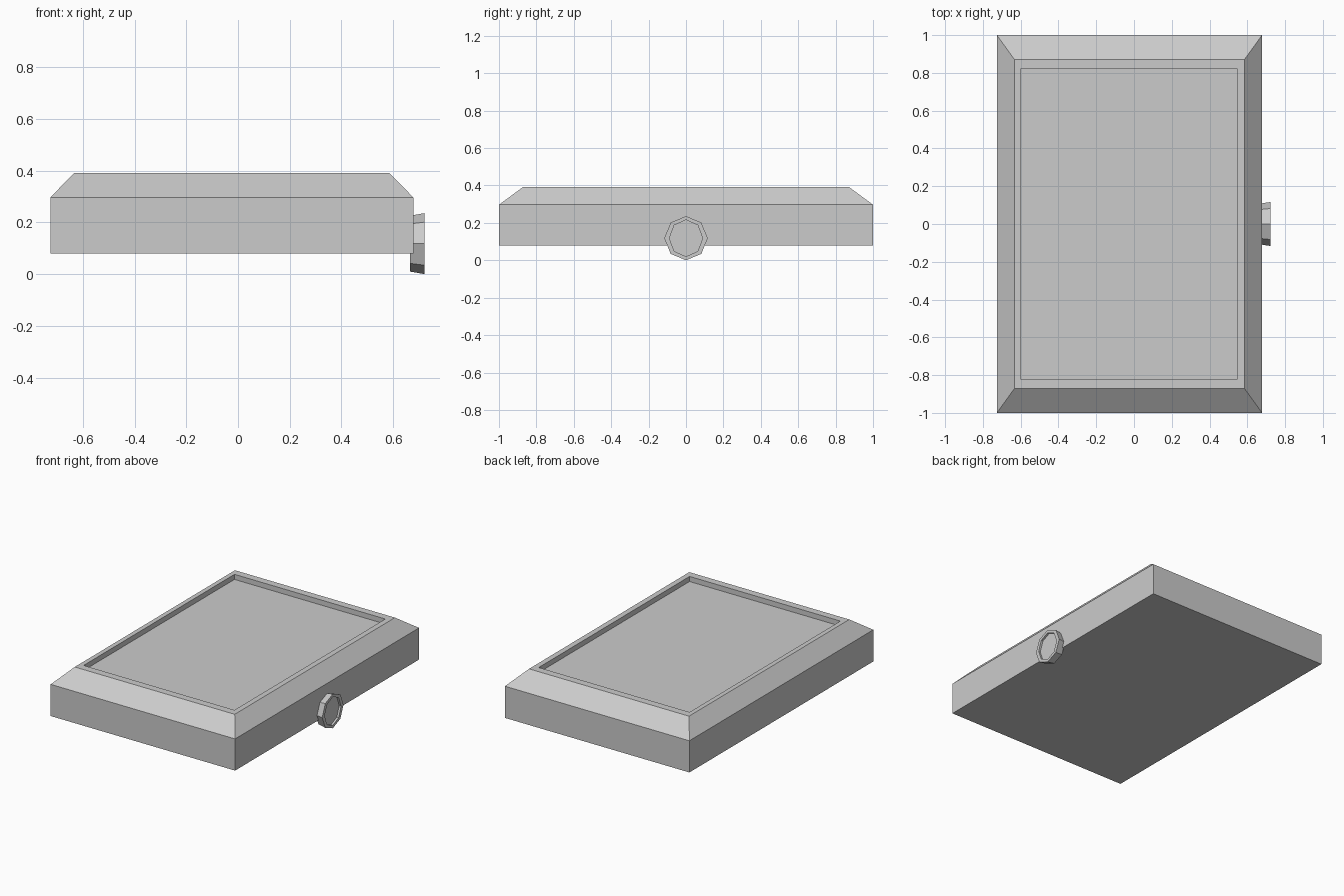
import bpy, bmesh, math

cube = bpy.data.objects.get("Cube")
if cube:
    bpy.data.objects.remove(cube, do_unlink=True)

grey = bpy.data.materials.new("plain grey")
grey.use_nodes = True
colour = (0.6, 0.6, 0.6, 1)
grey.diffuse_color = colour
grey.node_tree.nodes["Principled BSDF"].inputs["Base Color"].default_value = colour


def rectangle(cx, half_x, half_y, z):
    return [(cx + sx * half_x, sy * half_y, z)
            for sx, sy in ((-1, -1), (1, -1), (1, 1), (-1, 1))]


def octagon(x, half_y, half_z, cz):
    return [(x, half_y * math.cos(a), cz + half_z * math.sin(a))
            for a in (i * math.tau / 8 for i in range(8))]


def loft(name, rings):
    """Join successive rings with flat quads and cap both ends."""
    bm = bmesh.new()
    loops = [[bm.verts.new(p) for p in ring] for ring in rings]
    for low, high in zip(loops, loops[1:]):
        n = len(low)
        for i in range(n):
            j = (i + 1) % n
            bm.faces.new((low[i], low[j], high[j], high[i]))
    bm.faces.new(loops[0][::-1])
    bm.faces.new(loops[-1])
    bmesh.ops.recalc_face_normals(bm, faces=bm.faces)
    mesh = bpy.data.meshes.new(name)
    bm.to_mesh(mesh)
    bm.free()
    mesh.materials.append(grey)
    obj = bpy.data.objects.new(name, mesh)
    bpy.context.collection.objects.link(obj)
    return obj


# Case: straight sides, sloped shoulder, flat rim and sunken panel
CX = -0.024
loft("case", [
    rectangle(CX, 0.702, 1.0, 0.079),
    rectangle(CX, 0.702, 1.0, 0.297),
    rectangle(CX, 0.609, 0.871, 0.392),
    rectangle(CX - 0.003, 0.574, 0.82, 0.392),
    rectangle(CX - 0.003, 0.574, 0.82, 0.357),
])

# Side knob: flared eight-sided disc with a shallow dished face
KZ = 0.118
loft("side_knob", [
    octagon(0.666, 0.108, 0.108, KZ),
    octagon(0.722, 0.116, 0.118, KZ),
    octagon(0.722, 0.089, 0.098, KZ),
    octagon(0.708, 0.089, 0.098, KZ),
])
